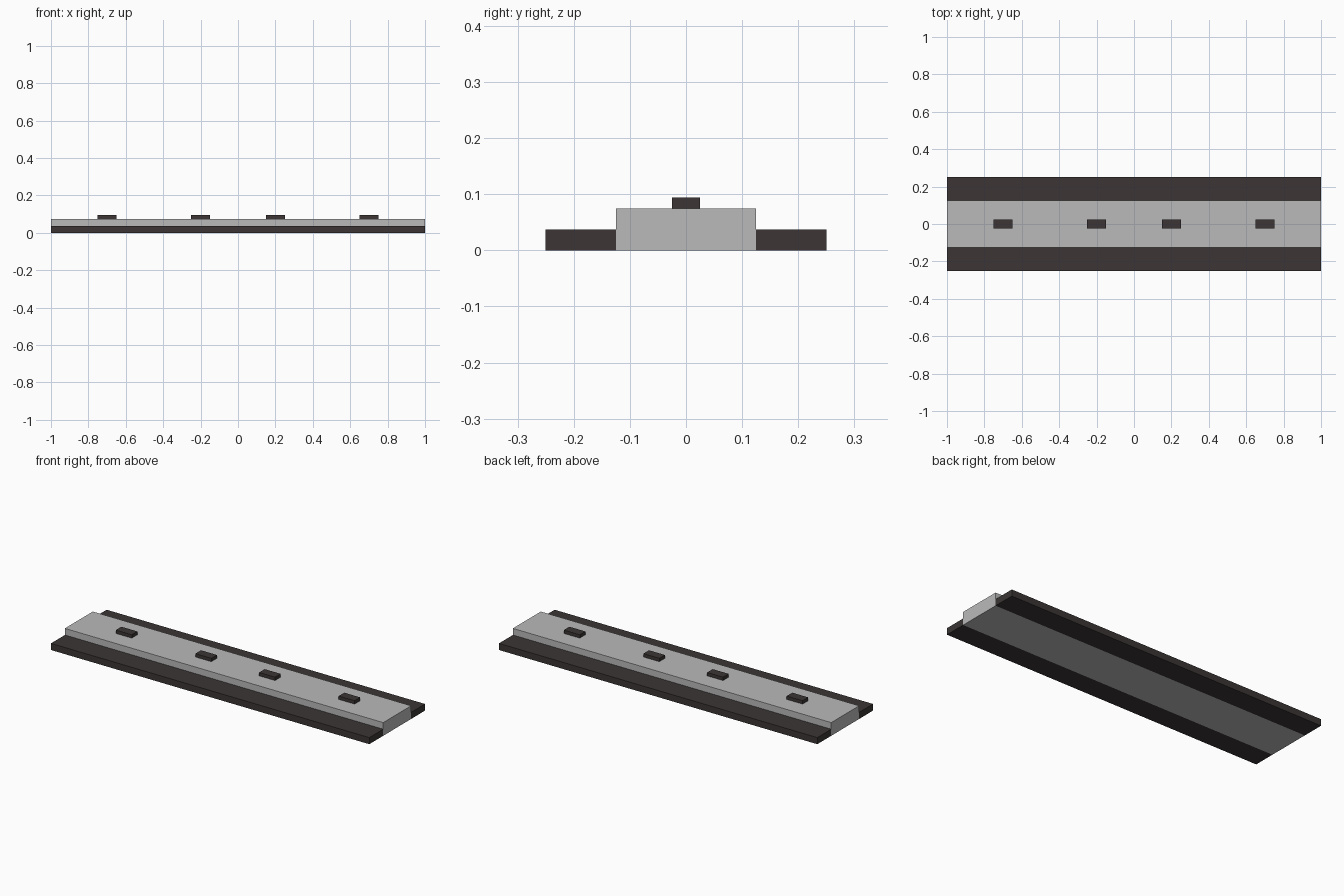
import bpy

cube = bpy.data.objects.get("Cube")
if cube:
    bpy.data.objects.remove(cube, do_unlink=True)


def make_material(name, rgb):
    mat = bpy.data.materials.new(name)
    mat.use_nodes = True
    color = (*rgb, 1.0)
    mat.diffuse_color = color
    mat.node_tree.nodes["Principled BSDF"].inputs["Base Color"].default_value = color
    return mat


def box(name, low, high, mat):
    """Flat-shaded box between two opposite corners."""
    bpy.ops.mesh.primitive_cube_add(size=1)
    obj = bpy.context.object
    obj.name = name
    for v in obj.data.vertices:
        v.co = [lo if c < 0 else hi for c, lo, hi in zip(v.co, low, high)]
    obj.data.materials.append(mat)
    return obj


grey = make_material("light grey", (0.49, 0.49, 0.49))
dark = make_material("dark charcoal", (0.045, 0.036, 0.036))

LENGTH, HALF_WIDTH, CORE = 1.0, 0.25, 0.125
RAIL_TOP, CORE_TOP, STUD_TOP = 0.0375, 0.075, 0.094

# Raised central slab
box("center_slab", (-LENGTH, -CORE, 0), (LENGTH, CORE, CORE_TOP), grey)

# Low strips along both long sides
box("front_strip", (-LENGTH, -HALF_WIDTH, 0), (LENGTH, -CORE, RAIL_TOP), dark)
box("back_strip", (-LENGTH, CORE, 0), (LENGTH, HALF_WIDTH, RAIL_TOP), dark)

# Small blocks along the centre line
for i, x in enumerate((-0.7, -0.2, 0.2, 0.7), 1):
    box(f"top_block_{i}", (x - 0.05, -0.025, CORE_TOP), (x + 0.05, 0.025, STUD_TOP), dark)
